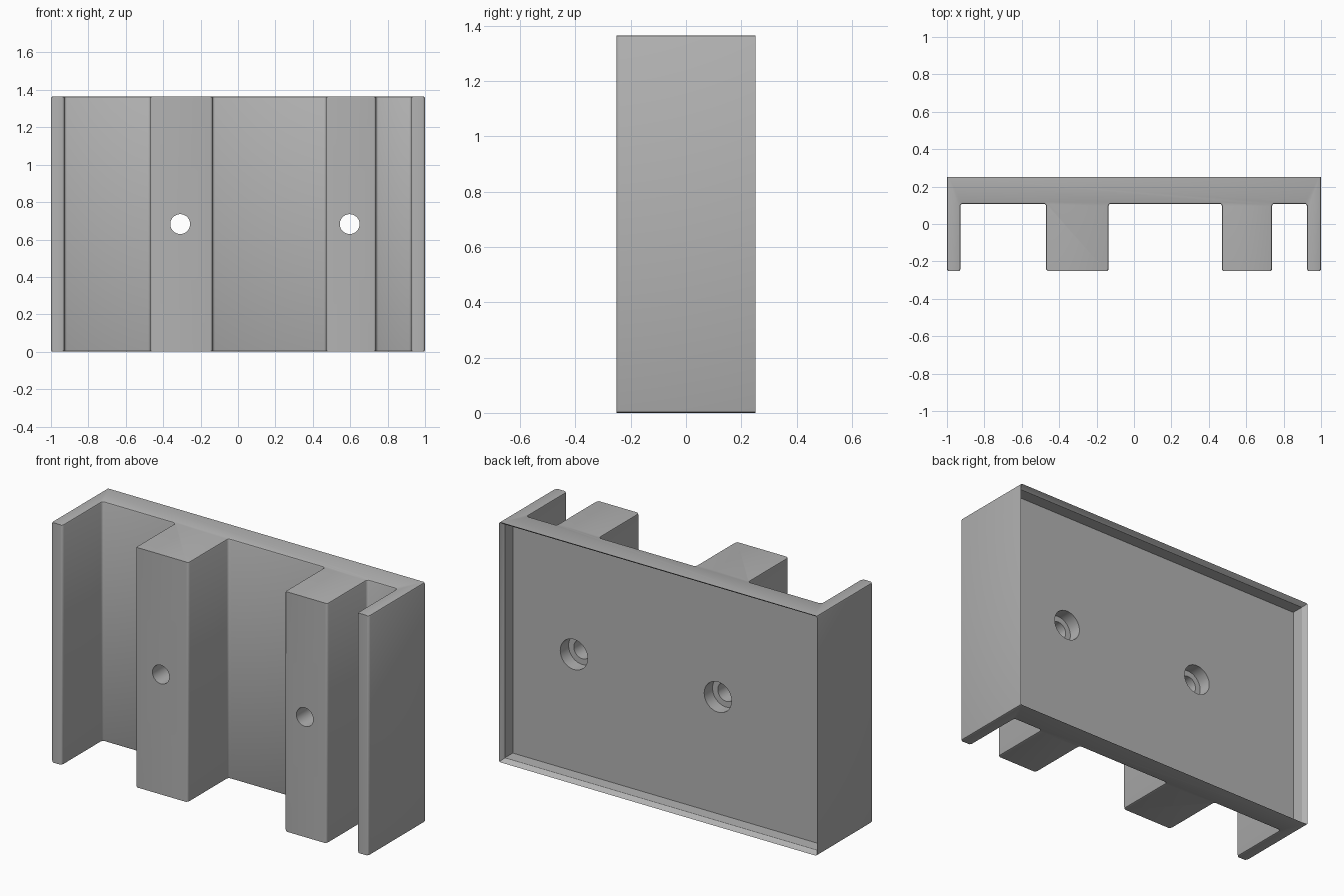
import bpy
import bmesh
from math import radians
from mathutils import Matrix, Vector

cube = bpy.data.objects.get("Cube")
if cube:
    bpy.data.objects.remove(cube, do_unlink=True)

HEIGHT, FRONT, BACK = 1.365, -0.252, 0.252
POCKET_Y, FLOOR_Y, SEAT_Y = 0.108, 0.155, 0.08
EDGE = 0.013
HOLE_Z = HEIGHT / 2

grey = bpy.data.materials.new("plain_grey")
grey.use_nodes = True
grey.diffuse_color = (0.45, 0.45, 0.45, 1)
grey.node_tree.nodes["Principled BSDF"].inputs["Base Color"].default_value = grey.diffuse_color


def add_object(name, bm):
    mesh = bpy.data.meshes.new(name)
    bm.to_mesh(mesh)
    bm.free()
    obj = bpy.data.objects.new(name, mesh)
    bpy.context.collection.objects.link(obj)
    mesh.materials.append(grey)
    return obj


# Plan outline: back plate with two end walls and two pillars
outline = [(1, BACK), (-1, BACK)]
for left, right in [(-1, -0.928), (-0.47, -0.136), (0.47, 0.738), (0.925, 1)]:
    if left > -1:
        outline.append((left, POCKET_Y))
    outline += [(left, FRONT), (right, FRONT)]
    if right < 1:
        outline.append((right, POCKET_Y))

bm = bmesh.new()
base = bm.faces.new([bm.verts.new((x, y, 0)) for x, y in outline])
top = bmesh.ops.extrude_face_region(bm, geom=[base])["geom"]
bmesh.ops.translate(bm, vec=(0, 0, HEIGHT), verts=[v for v in top if isinstance(v, bmesh.types.BMVert)])
bmesh.ops.recalc_face_normals(bm, faces=bm.faces)

# Chamfered lip and straight-walled recess in the back
back = [f for f in bm.faces if f.normal.y > 0.9]
bmesh.ops.inset_individual(bm, faces=back, thickness=0.026, depth=-0.026)
bmesh.ops.inset_individual(bm, faces=back, thickness=0.0002, depth=FLOOR_Y - BACK + 0.026)

# Rounded upright corners, then rounded ends on side walls and pockets
uprights = [e for e in bm.edges
            if abs(e.verts[0].co.z - e.verts[1].co.z) > 1
            and all(v.co.y < POCKET_Y + 0.01 for v in e.verts)]
bmesh.ops.bevel(bm, geom=uprights, offset=EDGE, segments=3, profile=0.5, affect="EDGES")
bm.normal_update()
ends = []
for e in bm.edges:
    caps = [f for f in e.link_faces if abs(f.normal.z) > 0.99 and max(v.co.y for v in f.verts) > 0.2
            and min(v.co.y for v in f.verts) < 0]
    sides = [f for f in e.link_faces if abs(f.normal.z) < 0.01]
    if caps and sides and sides[0].normal.y < 0.9:
        if sides[0].normal.y > -0.9 or min(v.co.y for v in e.verts) > 0:
            ends.append(e)
bmesh.ops.bevel(bm, geom=ends, offset=EDGE * 0.7, segments=2, profile=0.5, affect="EDGES")
bracket = add_object("bracket_body", bm)

# Stepped screw holes through both pillars
for name, x in [("right_hole_cutter", -0.309), ("left_hole_cutter", 0.597)]:
    for part, radius, start, end in [("shank", 0.053, -0.4, 0.3), ("head", 0.086, SEAT_Y, 0.3)]:
        bm = bmesh.new()
        place = Matrix.Translation(Vector((x, (start + end) / 2, HOLE_Z))) @ Matrix.Rotation(radians(90), 4, "X")
        bmesh.ops.create_cone(bm, cap_ends=True, segments=48, radius1=radius, radius2=radius,
                              depth=end - start, matrix=place)
        cutter = add_object(name + "_" + part, bm)
        cutter.hide_render = True
        cutter.hide_set(True)
        cutter.display_type = "WIRE"
        cut = bracket.modifiers.new(name + "_" + part, "BOOLEAN")
        cut.operation = "DIFFERENCE"
        cut.solver = "EXACT"
        cut.object = cutter

# Bake the holes and discard the cutters
bpy.context.view_layer.update()
graph = bpy.context.evaluated_depsgraph_get()
finished = bpy.data.meshes.new_from_object(bracket.evaluated_get(graph))
bracket.modifiers.clear()
bracket.data = finished
for obj in [o for o in bpy.data.objects if "hole_cutter" in o.name]:
    bpy.data.objects.remove(obj, do_unlink=True)

bpy.ops.object.select_all(action="DESELECT")
bracket.select_set(True)
bpy.context.view_layer.objects.active = bracket
bpy.ops.object.shade_smooth_by_angle(angle=radians(35))
